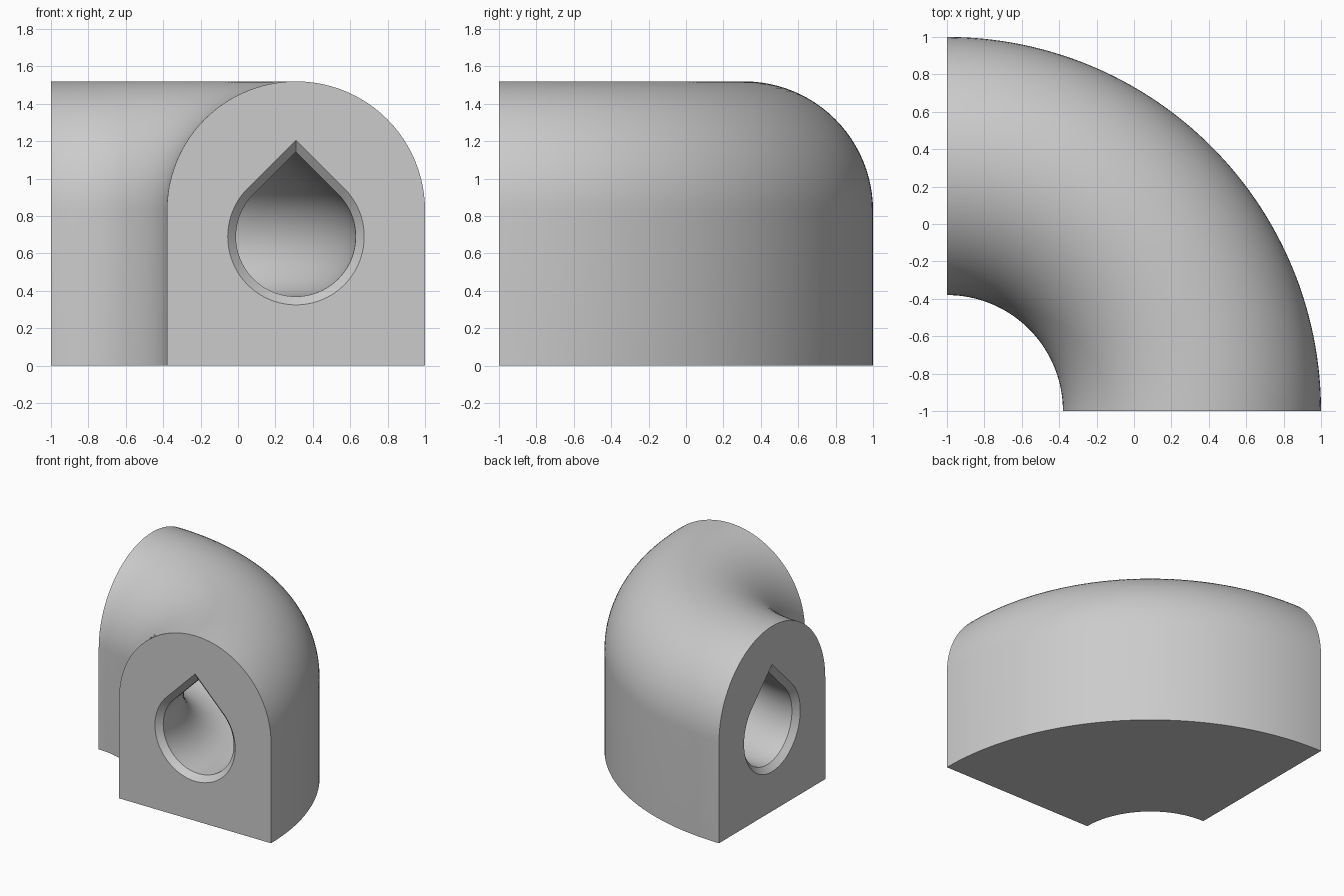
import bpy, bmesh
from math import sin, cos, asin, pi, radians, sqrt

cube = bpy.data.objects.get("Cube")
if cube:
    bpy.data.objects.remove(cube, do_unlink=True)

PIVOT = -1.0          # bend axis in x and y
MID = 1.31            # centreline radius of the bend
HALF = 0.69           # half width of the body
SPRING = 0.83         # height where the arch starts
HOLE_Z = 0.69
BORE, MOUTH = 0.32, 0.365
DEPTH = MOUTH - BORE  # 45 degree chamfer
STEPS = 64


def arch():
    """Flat-bottomed arch as (radius, height) points."""
    arc = [(MID + HALF * cos(pi * i / 48), SPRING + HALF * sin(pi * i / 48))
           for i in range(49)]
    return [(MID + HALF, 0)] + arc + [(MID - HALF, 0)]


def teardrop(size):
    """Circle with a pointed 45 degree roof."""
    arc = [radians(135 + 270 * i / 60) for i in range(61)]
    return ([(MID, HOLE_Z + size * sqrt(2))]
            + [(MID + size * cos(a), HOLE_Z + size * sin(a)) for a in arc])


def place(bm, r, z, angle):
    return bm.verts.new((PIVOT + r * cos(angle), PIVOT + r * sin(angle), z))


def sweep(bm, rings):
    """Skin a list of closed vertex rings."""
    for a, b in zip(rings, rings[1:]):
        for i in range(len(a)):
            j = (i + 1) % len(a)
            bm.faces.new((a[i], a[j], b[j], b[i]))


def ring_edges(bm, ring):
    return [bm.edges.get((v, ring[i - 1])) for i, v in enumerate(ring)]


bm = bmesh.new()
quarter = pi / 2
angles = [quarter * i / STEPS for i in range(STEPS + 1)]

# Outer body
outer = [[place(bm, r, z, a) for r, z in arch()] for a in angles]
sweep(bm, outer)

# Teardrop bore with a chamfered mouth at each end
mouth, bore = teardrop(MOUTH), teardrop(BORE)
inner = [[place(bm, r, z, 0) for r, z in mouth],
         [place(bm, r, z, asin(DEPTH / r)) for r, z in bore]]
inner += [[place(bm, r, z, a) for r, z in bore] for a in angles[4:-4]]
inner += [[place(bm, r, z, quarter - asin(DEPTH / r)) for r, z in bore],
          [place(bm, r, z, quarter) for r, z in mouth]]
sweep(bm, inner)

# Flat end faces around the bore
for end in (0, -1):
    bmesh.ops.triangle_fill(
        bm, use_beauty=True,
        edges=ring_edges(bm, outer[end]) + ring_edges(bm, inner[end]))
bmesh.ops.recalc_face_normals(bm, faces=bm.faces[:])

mesh = bpy.data.meshes.new("pipe_elbow")
bm.to_mesh(mesh)
bm.free()
elbow = bpy.data.objects.new("pipe_elbow", mesh)
bpy.context.collection.objects.link(elbow)

# Plain grey material
grey = bpy.data.materials.new("light_grey")
grey.use_nodes = True
colour = (0.6, 0.6, 0.6, 1)
grey.diffuse_color = colour
grey.node_tree.nodes["Principled BSDF"].inputs["Base Color"].default_value = colour
mesh.materials.append(grey)

bpy.ops.object.select_all(action='DESELECT')
elbow.select_set(True)
bpy.context.view_layer.objects.active = elbow
bpy.ops.object.shade_smooth_by_angle(angle=radians(30))
